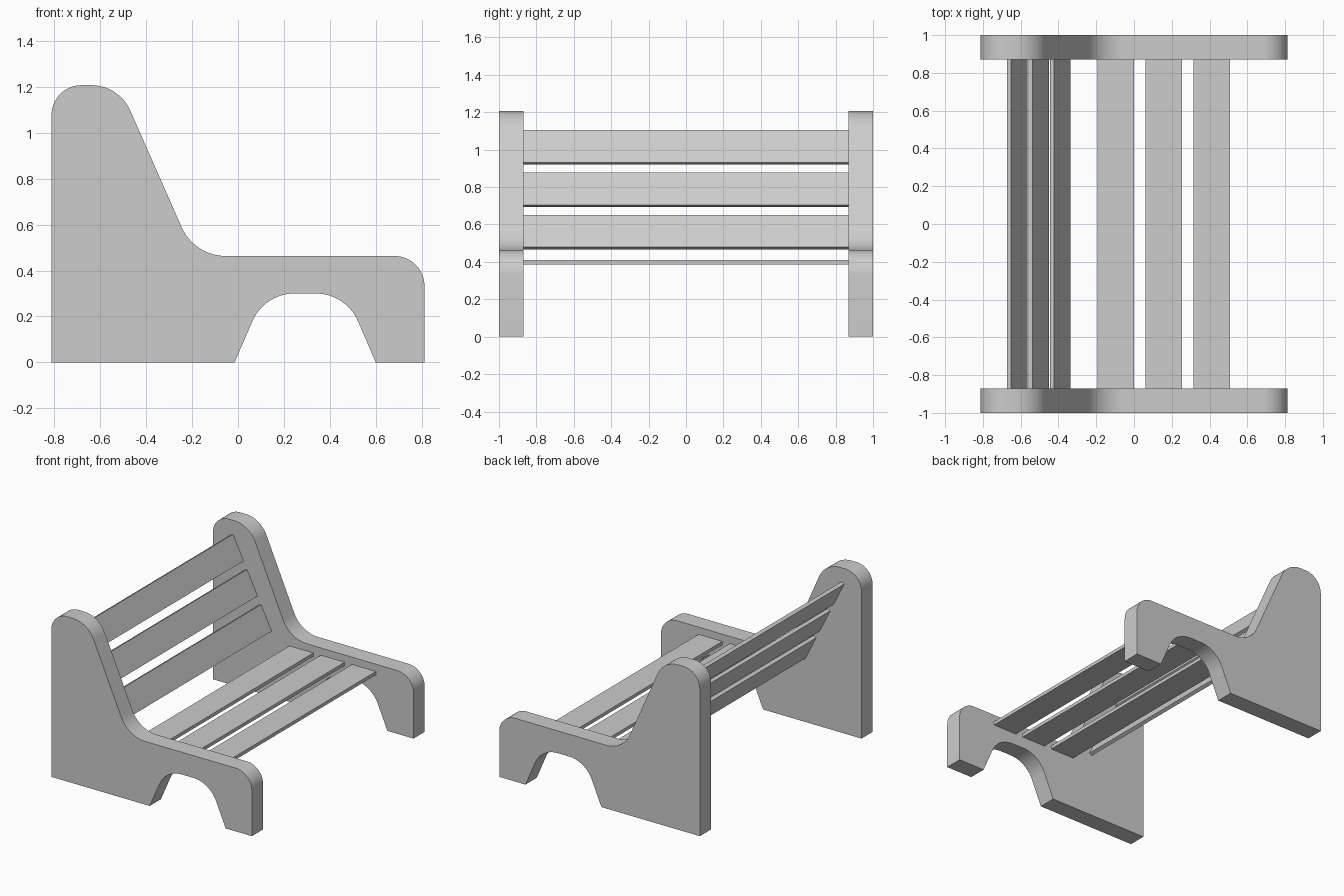
import bpy, bmesh, math
from mathutils import Vector

cube = bpy.data.objects.get("Cube")
if cube:
    bpy.data.objects.remove(cube, do_unlink=True)

grey = bpy.data.materials.new("plain_grey")
grey.use_nodes = True
colour = (0.604, 0.604, 0.604, 1)
grey.diffuse_color = colour
grey.node_tree.nodes["Principled BSDF"].inputs["Base Color"].default_value = colour


def fillet(corners, steps=14):
    """Replace each (x, z, radius) corner with a tangent arc."""
    pts = []
    for i, (x, z, r) in enumerate(corners):
        p = Vector((x, z))
        if r == 0:
            pts.append(p)
            continue
        a = (Vector(corners[i - 1][:2]) - p).normalized()
        b = (Vector(corners[(i + 1) % len(corners)][:2]) - p).normalized()
        half = a.angle(b) / 2
        centre = p + (a + b).normalized() * r / math.sin(half)
        start = (p + a * r / math.tan(half) - centre).normalized()
        end = (p + b * r / math.tan(half) - centre).normalized()
        for k in range(steps + 1):
            pts.append(centre + start.slerp(end, k / steps) * r)
    return pts


def extrude_profile(name, pts, y0, y1):
    """Sweep an x-z outline along y."""
    bm = bmesh.new()
    face = bm.faces.new([bm.verts.new((p.x, y0, p.y)) for p in pts])
    new = bmesh.ops.extrude_face_region(bm, geom=[face])["geom"]
    verts = [v for v in new if isinstance(v, bmesh.types.BMVert)]
    bmesh.ops.translate(bm, verts=verts, vec=(0, y1 - y0, 0))
    bmesh.ops.recalc_face_normals(bm, faces=bm.faces)
    mesh = bpy.data.meshes.new(name)
    bm.to_mesh(mesh)
    bm.free()
    mesh.materials.append(grey)
    obj = bpy.data.objects.new(name, mesh)
    bpy.context.collection.objects.link(obj)
    return obj


# End panels: rounded backrest, seat rail and arched cut-out
outline = fillet([
    (-0.812, 0, 0), (-0.812, 1.207, 0.13), (-0.518, 1.207, 0.185),
    (-0.19, 0.463, 0.21), (0.812, 0.463, 0.13), (0.812, 0, 0),
    (0.6, 0, 0), (0.47, 0.3, 0.2), (0.115, 0.3, 0.2), (-0.015, 0, 0)])
inner, outer = 0.87, 1.0
for name, y0, y1 in (("front_panel", -outer, -inner), ("back_panel", inner, outer)):
    panel = extrude_profile(name, outline, y0, y1)
    bpy.ops.object.select_all(action='DESELECT')
    panel.select_set(True)
    bpy.context.view_layer.objects.active = panel
    bpy.ops.object.shade_smooth_by_angle(angle=math.radians(30))


def slat(name, corner, along, width=0.193, thick=0.025):
    """Flat board from its upper corner, running in direction along."""
    c, d = Vector(corner), Vector(along).normalized()
    down = Vector((d.y, -d.x)) * thick
    extrude_profile(name, [c, c + d * width, c + d * width + down, c + down],
                    -inner, inner)


# Seat boards lie flat, backrest boards lean back
for i in range(3):
    slat(f"seat_slat_{i + 1}", (-0.192 + 0.2535 * i, 0.41), (1, 0))
    slat(f"backrest_slat_{i + 1}", (-0.65 + 0.1136 * i, 1.105 - 0.227 * i), (1, -2))
